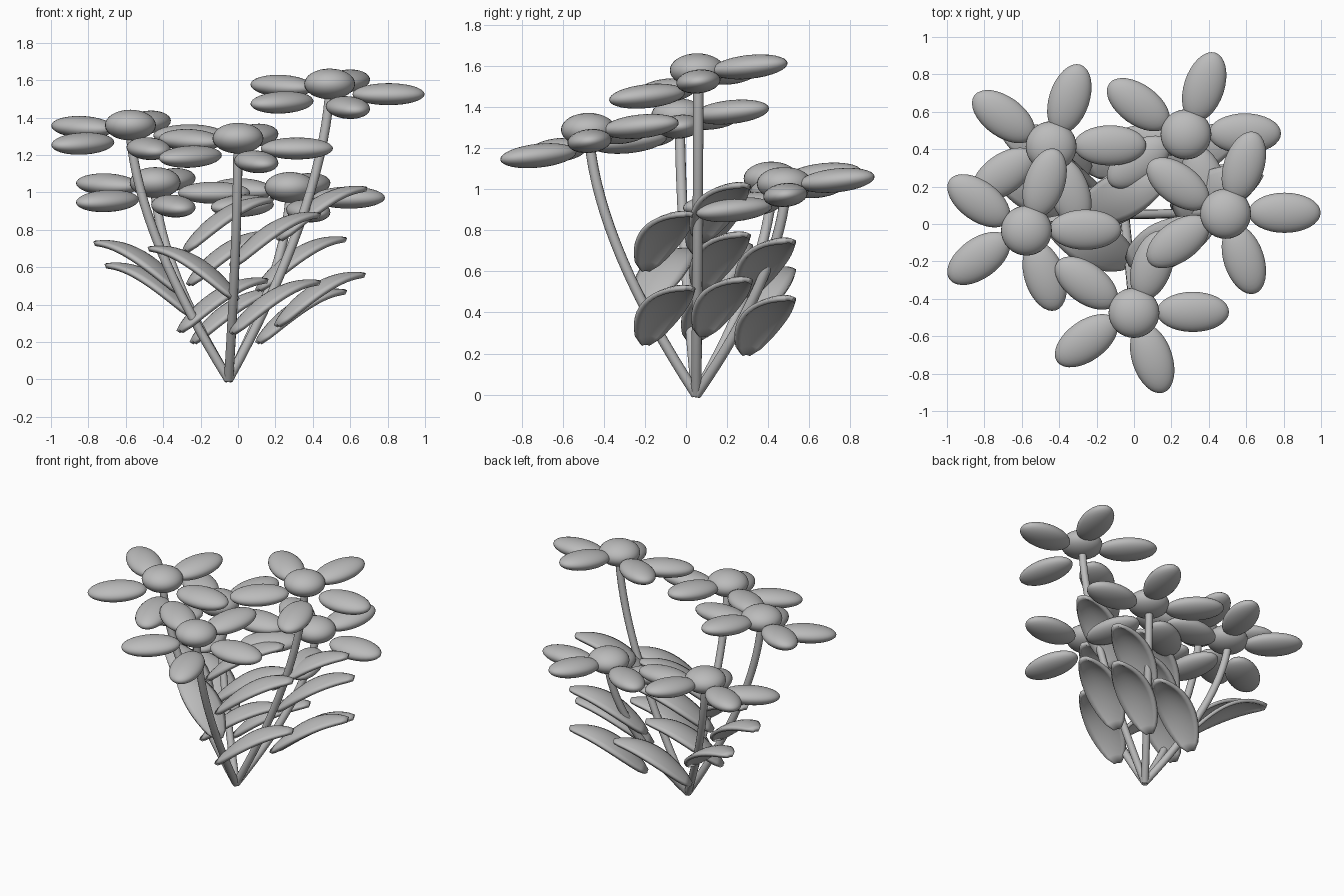
import bpy, bmesh, math
from mathutils import Vector, Matrix

cube = bpy.data.objects.get("Cube")
if cube:
    bpy.data.objects.remove(cube)

grey = bpy.data.materials.new("plain grey")
grey.use_nodes = True
colour = (0.5, 0.5, 0.5, 1)
grey.diffuse_color = colour
grey.node_tree.nodes["Principled BSDF"].inputs["Base Color"].default_value = colour


def add_object(name, bm):
    bmesh.ops.recalc_face_normals(bm, faces=bm.faces)
    for face in bm.faces:
        face.smooth = True
    mesh = bpy.data.meshes.new(name)
    bm.to_mesh(mesh)
    bm.free()
    mesh.materials.append(grey)
    obj = bpy.data.objects.new(name, mesh)
    bpy.context.collection.objects.link(obj)
    return obj


def add_ellipsoid(bm, centre, radii, turn=0, tilt=0):
    matrix = (Matrix.Translation(centre) @ Matrix.Rotation(tilt, 4, 'X')
              @ Matrix.Rotation(turn, 4, 'Z') @ Matrix.Diagonal((*radii, 1)))
    bmesh.ops.create_uvsphere(bm, u_segments=32, v_segments=16, radius=1, matrix=matrix)


def flower(name, centre):
    # Domed middle with five petals, leaning towards the front
    bm = bmesh.new()
    add_ellipsoid(bm, centre + Vector((0, -0.005, 0.055)), (0.136, 0.134, 0.082))
    add_object(name + "_middle", bm)
    bm = bmesh.new()
    for i in range(5):
        a = math.tau * i / 5
        offset = Vector((0.315 * math.cos(a), 0.262 * math.sin(a), 0.075 * math.sin(a)))
        add_ellipsoid(bm, centre + offset, (0.193, 0.108, 0.058), a, math.radians(6))
    add_object(name + "_petals", bm)


def stem(name, base, top):
    # Stem leaves the ground at a slant and turns upright
    bend = base.lerp(top, 0.9)
    bend.z = 0.58 * top.z
    curve = bpy.data.curves.new(name, 'CURVE')
    curve.dimensions = '3D'
    curve.bevel_depth = 0.025
    curve.bevel_resolution = 4
    curve.use_fill_caps = True
    spline = curve.splines.new('BEZIER')
    spline.bezier_points.add(1)
    for point, pos in zip(spline.bezier_points, (base, top)):
        point.handle_left_type = point.handle_right_type = 'FREE'
        point.co = pos
        point.handle_left = point.handle_right = pos.lerp(bend, 2 / 3)
    spline.resolution_u = 16
    curve.materials.append(grey)
    obj = bpy.data.objects.new(name, curve)
    bpy.context.collection.objects.link(obj)


def leaf(name, start, side):
    # Arched, cupped blade growing outwards and backwards
    along = Vector((side * 0.46, 0.21, 0))
    across = Vector((-along.y, along.x, 0)).normalized()
    rows, cols = 14, 8
    bm = bmesh.new()
    grid = []
    for i in range(rows + 1):
        u = i / rows
        width = 0.022 + 0.1 * math.sin(math.pi * u ** 0.85) ** 0.8 if 0 < i < rows else 0.022
        rise = 0.285 * (1 - (1 - u) ** 2.2) - 0.015 * u ** 4
        row = []
        for j in range(cols + 1):
            v = 2 * j / cols - 1
            pos = start + along * u + across * (v * width)
            pos.z += rise - 0.03 * v * v * (width / 0.12)
            row.append(bm.verts.new(pos))
        grid.append(row)
    for a, b in zip(grid, grid[1:]):
        for j in range(cols):
            bm.faces.new((a[j], a[j + 1], b[j + 1], b[j]))
    obj = add_object(name, bm)
    thick = obj.modifiers.new("thickness", 'SOLIDIFY')
    thick.thickness = 0.024
    thick.offset = 0


# Flowers on their stems
root = Vector((-0.05, 0.05, 0))
flowers = {
    "tall_flower": (0.49, 0.06, 1.525),
    "front_flower": (0, -0.47, 1.235),
    "right_flower": (-0.575, -0.03, 1.305),
    "back_right_flower": (-0.443, 0.42, 0.998),
    "back_left_flower": (0.278, 0.484, 0.972),
}
for name, spot in flowers.items():
    flower(name, Vector(spot))
    stem(name + "_stem", root, Vector(spot))

# Leaves: starting point of each blade, by side
left_leaves = [
    (-0.03, -0.2, 0.25), (-0.03, -0.2, 0.61),
    (0.21, 0.08, 0.29), (0.22, 0.07, 0.75),
    (0.11, 0.29, 0.2), (0.11, 0.29, 0.48),
    (-0.31, 0.03, 0.26), (-0.24, 0.29, 0.2),
    (-0.26, 0.07, 0.51), (-0.28, 0.05, 0.69),
]
right_leaves = [(-0.01, -0.2, 0.43), (-0.3, 0.08, 0.46), (-0.24, 0.29, 0.34)]
for i, spot in enumerate(left_leaves):
    leaf(f"left_leaf_{i + 1}", Vector(spot), 1)
for i, spot in enumerate(right_leaves):
    leaf(f"right_leaf_{i + 1}", Vector(spot), -1)
